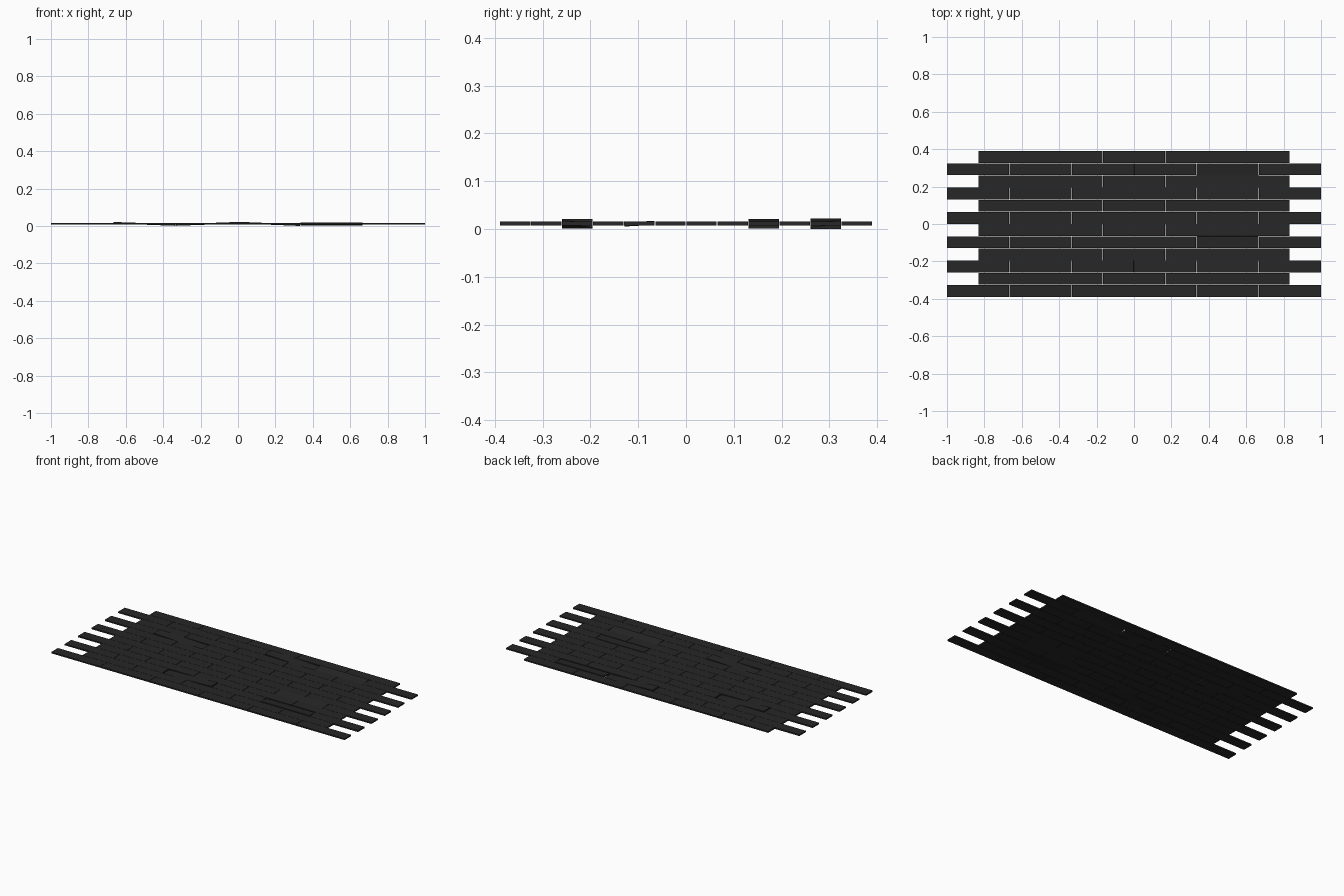
import bpy
from math import atan

if "Cube" in bpy.data.objects:
    bpy.data.objects.remove(bpy.data.objects["Cube"])

ROWS, ROW_W, PLANK_L = 12, 0.065, 1 / 3
THICK, MID_Z = 0.0085, 0.0112
GAP_X, GAP_Y = 0.0022, 0.0013

dark = bpy.data.materials.new("dark_wood")
dark.diffuse_color = (0.02, 0.02, 0.02, 1)
dark.use_nodes = True
dark.node_tree.nodes["Principled BSDF"].inputs["Base Color"].default_value = dark.diffuse_color

# Warped boards: (row, index) -> (rise at -x end, rise at -y edge)
warped = {
    (8, 1): (0.006, 0),
    (2, 2): (-0.006, 0),
    (10, 3): (0.0069, 0),
    (2, 4): (0, 0.004),
    (4, 4): (0, -0.0018),
    (10, 4): (0, -0.004),
}


def plank(row, i, x, y):
    pitch, roll = warped.get((row, i), (0, 0))
    bpy.ops.mesh.primitive_cube_add(
        size=1, location=(x, y, MID_Z),
        rotation=(atan(-roll / (ROW_W / 2)), atan(pitch / (PLANK_L / 2)), 0))
    ob = bpy.context.object
    ob.name = f"plank_row{row + 1}_{i + 1}"
    ob.scale = (PLANK_L - GAP_X, ROW_W - GAP_Y, THICK)
    ob.data.materials.append(dark)


# Staggered courses: six planks in one row, five in the next
for row in range(ROWS):
    count = 6 if row % 2 == 0 else 5
    for i in range(count):
        plank(row, i, (i - (count - 1) / 2) * PLANK_L,
              (row - (ROWS - 1) / 2) * ROW_W)
